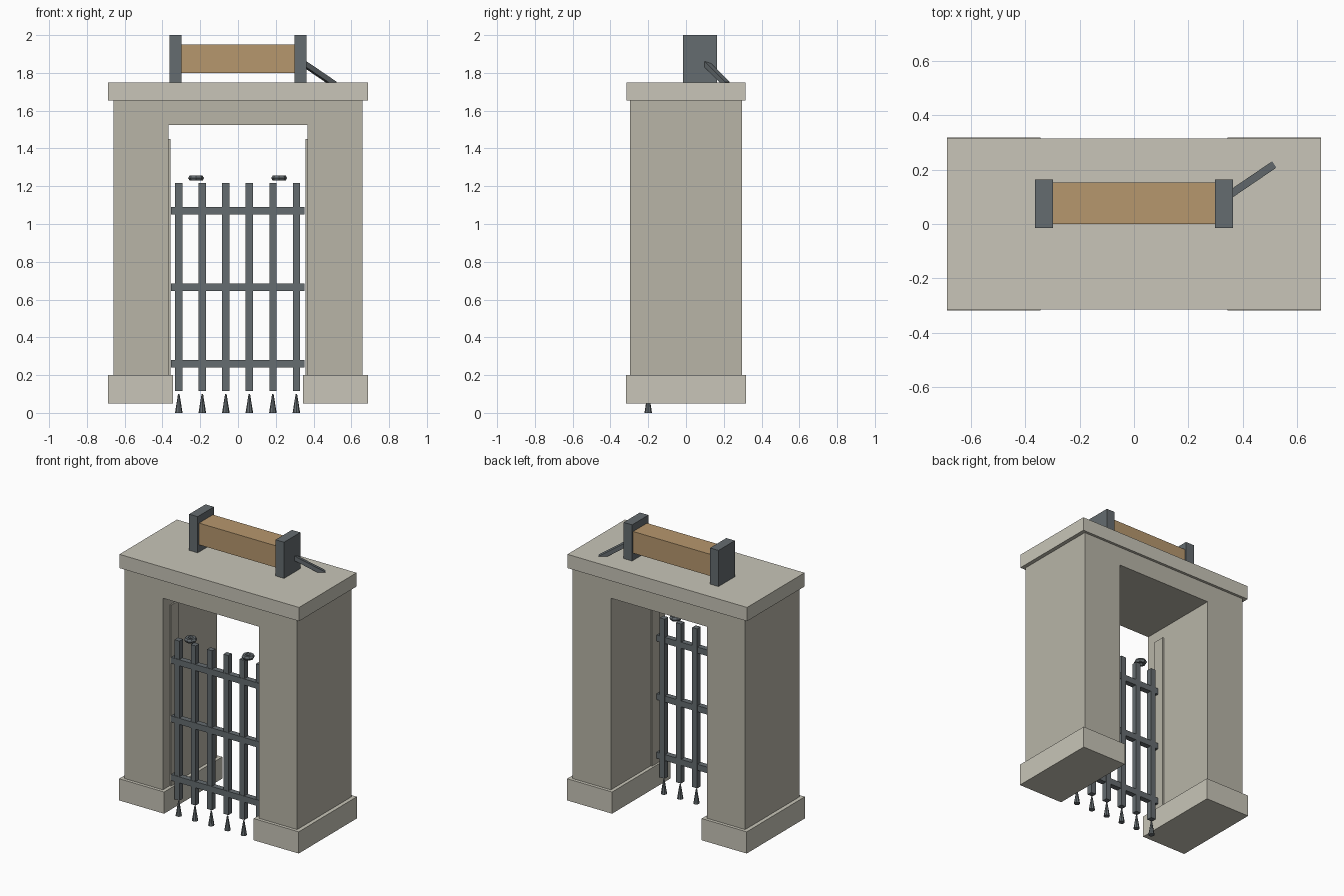
import bpy
from mathutils import Vector

if "Cube" in bpy.data.objects:
    bpy.data.objects.remove(bpy.data.objects["Cube"])


def material(name, rgb):
    m = bpy.data.materials.new(name)
    m.diffuse_color = (*rgb, 1)
    m.use_nodes = True
    m.node_tree.nodes["Principled BSDF"].inputs["Base Color"].default_value = m.diffuse_color
    return m


TRIM = material("light_stone", (0.58, 0.56, 0.48))
STONE = material("stone", (0.48, 0.46, 0.39))
IRON = material("iron", (0.13, 0.15, 0.16))
WOOD = material("wood", (0.47, 0.31, 0.155))


def finish(name, mat):
    ob = bpy.context.object
    ob.name = name
    ob.data.materials.append(mat)
    return ob


def box(name, x, y, z, mat):
    """Box from (min, max) ranges on each axis."""
    ranges = (x, y, z)
    bpy.ops.mesh.primitive_cube_add(size=1, location=[(a + b) / 2 for a, b in ranges])
    ob = finish(name, mat)
    ob.scale = [b - a for a, b in ranges]
    return ob


def mirrored(name, x, y, z, mat):
    """The same box on the left and right sides."""
    box(name + "_right", x, y, z, mat)
    box(name + "_left", (-x[1], -x[0]), y, z, mat)


# Stone archway
mirrored("plinth", (0.343, 0.687), (-0.318, 0.318), (0.05, 0.2), TRIM)
mirrored("pier", (0.367, 0.66), (-0.296, 0.296), (0.2, 1.655), STONE)
box("lintel", (-0.367, 0.367), (-0.296, 0.296), (1.525, 1.655), STONE)
box("cap_slab", (-0.687, 0.687), (-0.314, 0.314), (1.655, 1.75), TRIM)
mirrored("guide_rail", (0.357, 0.367), (-0.22, -0.14), (0.2, 1.45), STONE)

# Portcullis grid with a loose spike under each bar
GATE_Y = -0.2
for i in range(6):
    x = -0.3135 + 0.1245 * i
    box(f"gate_bar_{i + 1}", (x - 0.019, x + 0.019),
        (GATE_Y - 0.019, GATE_Y + 0.019), (0.115, 1.218), IRON)
    bpy.ops.mesh.primitive_cone_add(vertices=8, radius1=0.02, radius2=0.004,
                                    depth=0.1, location=(x, GATE_Y, 0.05))
    finish(f"gate_spike_{i + 1}", IRON)
for i in range(3):
    z = 0.26 + 0.405 * i
    box(f"gate_rail_{i + 1}", (-0.356, 0.353),
        (GATE_Y - 0.022, GATE_Y + 0.016), (z - 0.021, z + 0.021), IRON)

# Lifting rings
for side, x in (("left", -0.222), ("right", 0.218)):
    bpy.ops.mesh.primitive_torus_add(major_segments=8, minor_segments=6,
                                     major_radius=0.026, minor_radius=0.016,
                                     location=(x, GATE_Y, 1.243))
    finish("lifting_ring_" + side, IRON)

# Winch: brackets, beam and slanted crank
mirrored("winch_bracket", (0.298, 0.363), (-0.015, 0.163), (1.75, 2.0), IRON)
box("winch_beam", (-0.298, 0.298), (0.0, 0.152), (1.8, 1.95), WOOD)
start, end = Vector((0.335, 0.096, 1.859)), Vector((0.51, 0.215, 1.74))
crank = box("winch_crank", (-0.014, 0.014), (-0.014, 0.014),
            (0, (end - start).length), IRON)
crank.location = (start + end) / 2
crank.rotation_euler = (end - start).to_track_quat('Z', 'Y').to_euler()
